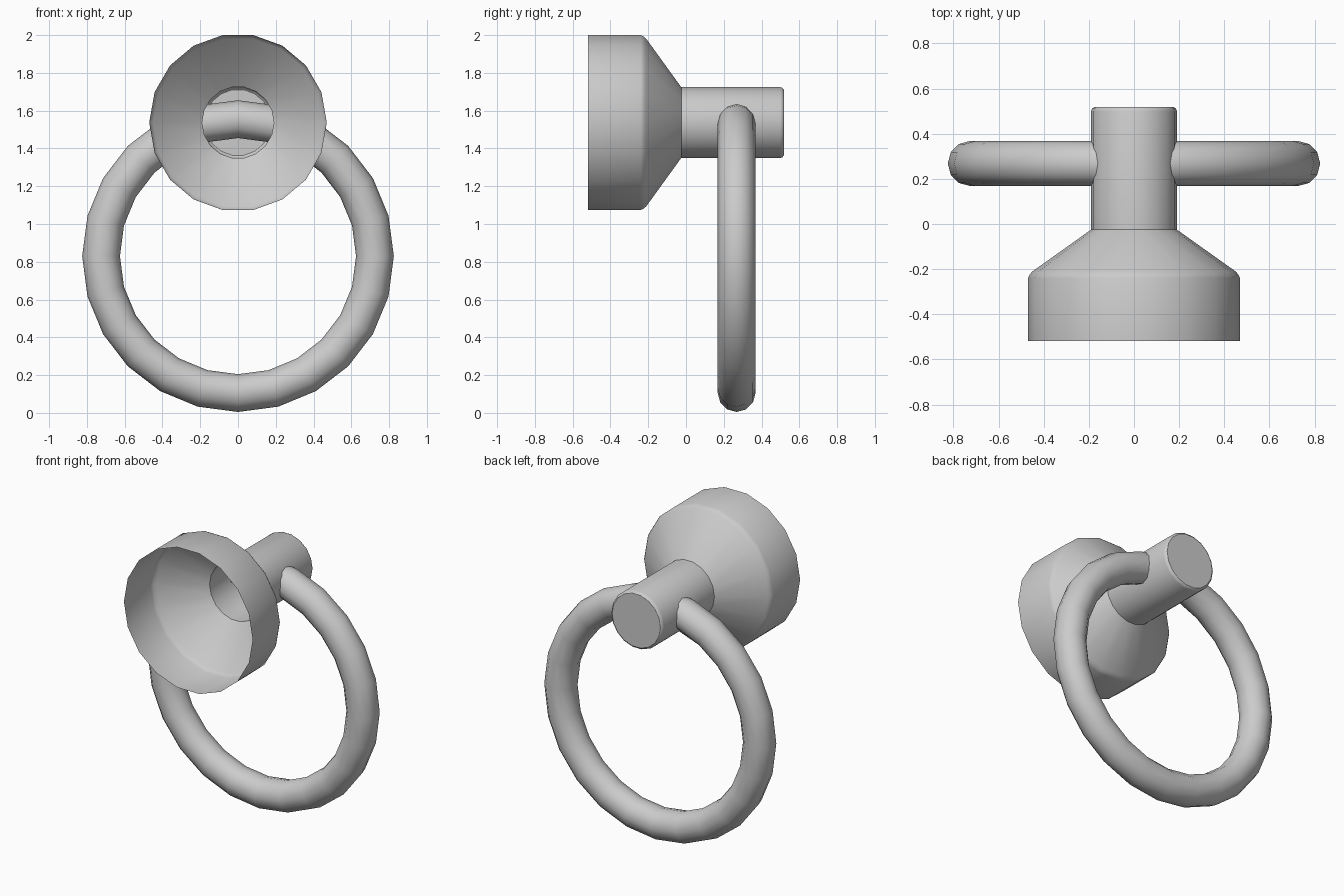
import bpy, bmesh, math

if "Cube" in bpy.data.objects:
    bpy.data.objects.remove(bpy.data.objects["Cube"])

AXIS_Z = 1.537   # height of the cup and stem axis


def lathe_y(name, profile, sides, z, cap_end=False):
    """Revolve (radius, y) points round a y-direction axis at height z."""
    bm = bmesh.new()
    rings = []
    for r, y in profile:
        rings.append([bm.verts.new((r * math.cos(2 * math.pi * i / sides), y,
                                    z + r * math.sin(2 * math.pi * i / sides)))
                      for i in range(sides)])
    for a, b in zip(rings, rings[1:]):
        for i in range(sides):
            j = (i + 1) % sides
            bm.faces.new((a[i], b[i], b[j], a[j]))
    if cap_end:
        bm.faces.new(rings[-1][::-1])
    # outward normals: side faces point away from the axis, cap towards +y
    bm.normal_update()
    for f in bm.faces:
        c = f.calc_center_median()
        if f.normal.x * c.x + f.normal.z * (c.z - z) < -1e-4 or f.normal.y < -0.99:
            f.normal_flip()
    mesh = bpy.data.meshes.new(name)
    bm.to_mesh(mesh)
    bm.free()
    obj = bpy.data.objects.new(name, mesh)
    bpy.context.collection.objects.link(obj)
    return obj


def smooth(obj, degrees):
    bpy.ops.object.select_all(action='DESELECT')
    obj.select_set(True)
    bpy.context.view_layer.objects.active = obj
    bpy.ops.object.shade_smooth_by_angle(angle=math.radians(degrees))


# open flared cup running into a hollow stem with a closed back end
cup = lathe_y("cup_and_stem",
              [(0.47, -0.518), (0.47, -0.24), (0.463, -0.225), (0.45, -0.21),
               (0.19, -0.025), (0.19, 0.50), (0.186, 0.511), (0.176, 0.518)],
              18, AXIS_Z, cap_end=True)
smooth(cup, 35)

# pull ring passing through the stem
bpy.ops.mesh.primitive_torus_add(major_segments=24, minor_segments=12,
                                 major_radius=0.725, minor_radius=0.1,
                                 location=(0, 0.268, 0.83),
                                 rotation=(math.pi / 2, 0, 0))
ring = bpy.context.object
ring.name = "pull_ring"
smooth(ring, 40)
